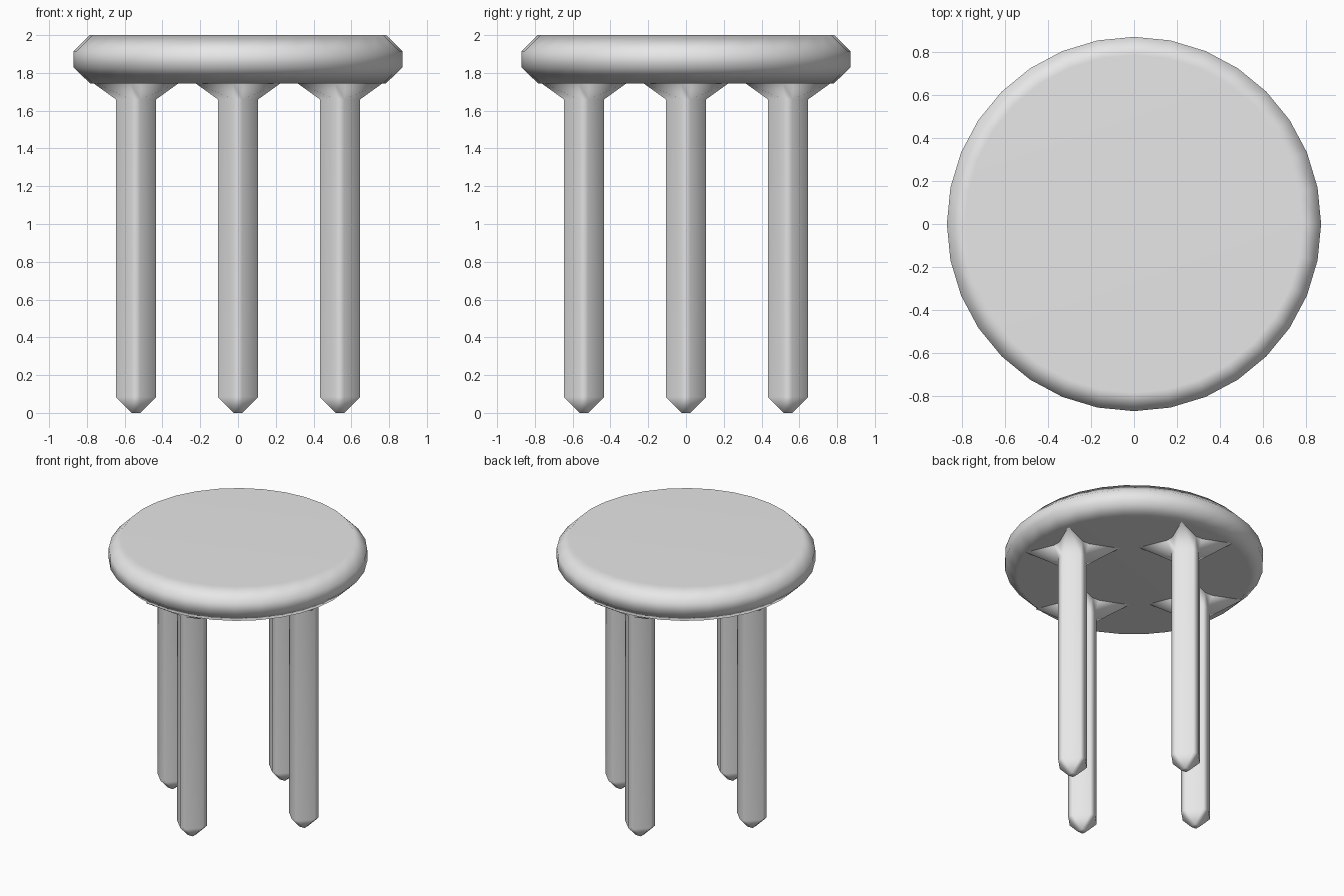
import bpy, bmesh, math
from mathutils import Vector

cube = bpy.data.objects.get("Cube")
if cube:
    bpy.data.objects.remove(cube, do_unlink=True)

BEVEL = 0.085
SEAT_R, SEAT_BOTTOM, SEAT_TOP = 0.87, 1.745, 2.0
LEG_HALF, LEG_TOP, LEG_OFFSET = 0.107, 1.66, 0.54
FLARE_TIP, FLARE_SCALE = 0.225, 1.3

grey = bpy.data.materials.new("light grey")
grey.use_nodes = True
colour = (0.8, 0.8, 0.8, 1)
grey.diffuse_color = colour
grey.node_tree.nodes["Principled BSDF"].inputs["Base Color"].default_value = colour


def make_object(name, bm):
    """Turn a bmesh into a smooth-shaded grey object."""
    bmesh.ops.recalc_face_normals(bm, faces=bm.faces)
    for face in bm.faces:
        face.smooth = True
    mesh = bpy.data.meshes.new(name)
    bm.to_mesh(mesh)
    bm.free()
    mesh.materials.append(grey)
    obj = bpy.data.objects.new(name, mesh)
    bpy.context.collection.objects.link(obj)
    return obj


def add_weighted_normals(obj):
    obj.modifiers.new("flat broad faces", 'WEIGHTED_NORMAL').keep_sharp = True


# Round seat with chamfered rims
bm = bmesh.new()
bmesh.ops.create_cone(bm, cap_ends=True, segments=32, radius1=SEAT_R,
                      radius2=SEAT_R, depth=SEAT_TOP - SEAT_BOTTOM)
seat = make_object("seat", bm)
seat.location.z = (SEAT_TOP + SEAT_BOTTOM) / 2
rim = seat.modifiers.new("rim chamfer", 'BEVEL')
rim.width = BEVEL
rim.segments = 1
rim.limit_method = 'ANGLE'
rim.angle_limit = math.radians(40)
add_weighted_normals(seat)


def make_leg(name, x, y):
    # Square post, open at the top, with strongly chamfered edges
    bm = bmesh.new()
    bmesh.ops.create_cube(bm, size=1)
    for v in bm.verts:
        v.co = Vector((v.co.x * 2 * LEG_HALF, v.co.y * 2 * LEG_HALF,
                       (v.co.z + 0.5) * LEG_TOP))
    top = [f for f in bm.faces if f.normal.z > 0.9]
    bmesh.ops.delete(bm, geom=top, context='FACES_ONLY')
    edges = [e for e in bm.edges if not e.is_boundary]
    bmesh.ops.bevel(bm, geom=edges, offset=BEVEL, segments=1,
                    affect='EDGES', clamp_overlap=False)

    # Four-pointed flare joining the post to the seat
    rim_edges = [e for e in bm.edges if e.is_boundary]
    upper = {}
    for v in {v for e in rim_edges for v in e.verts}:
        upper[v] = bm.verts.new((v.co.x * FLARE_SCALE, v.co.y * FLARE_SCALE,
                                 SEAT_BOTTOM))
    for e in rim_edges:
        a, b = e.verts
        if e.calc_length() < LEG_HALF:
            bm.faces.new((a, b, upper[b], upper[a]))
        else:
            mid = (a.co + b.co) / 2
            tip = bm.verts.new((math.copysign(FLARE_TIP, mid.x),
                                math.copysign(FLARE_TIP, mid.y), SEAT_BOTTOM))
            bm.faces.new((a, b, tip))
            bm.faces.new((a, tip, upper[a]))
            bm.faces.new((b, upper[b], tip))
    leg = make_object(name, bm)
    leg.location = (x, y, 0)
    add_weighted_normals(leg)


for name, x, y in (("front_leg", 0, -1), ("back_leg", 0, 1),
                   ("left_leg", 1, 0), ("right_leg", -1, 0)):
    make_leg(name, x * LEG_OFFSET, y * LEG_OFFSET)
